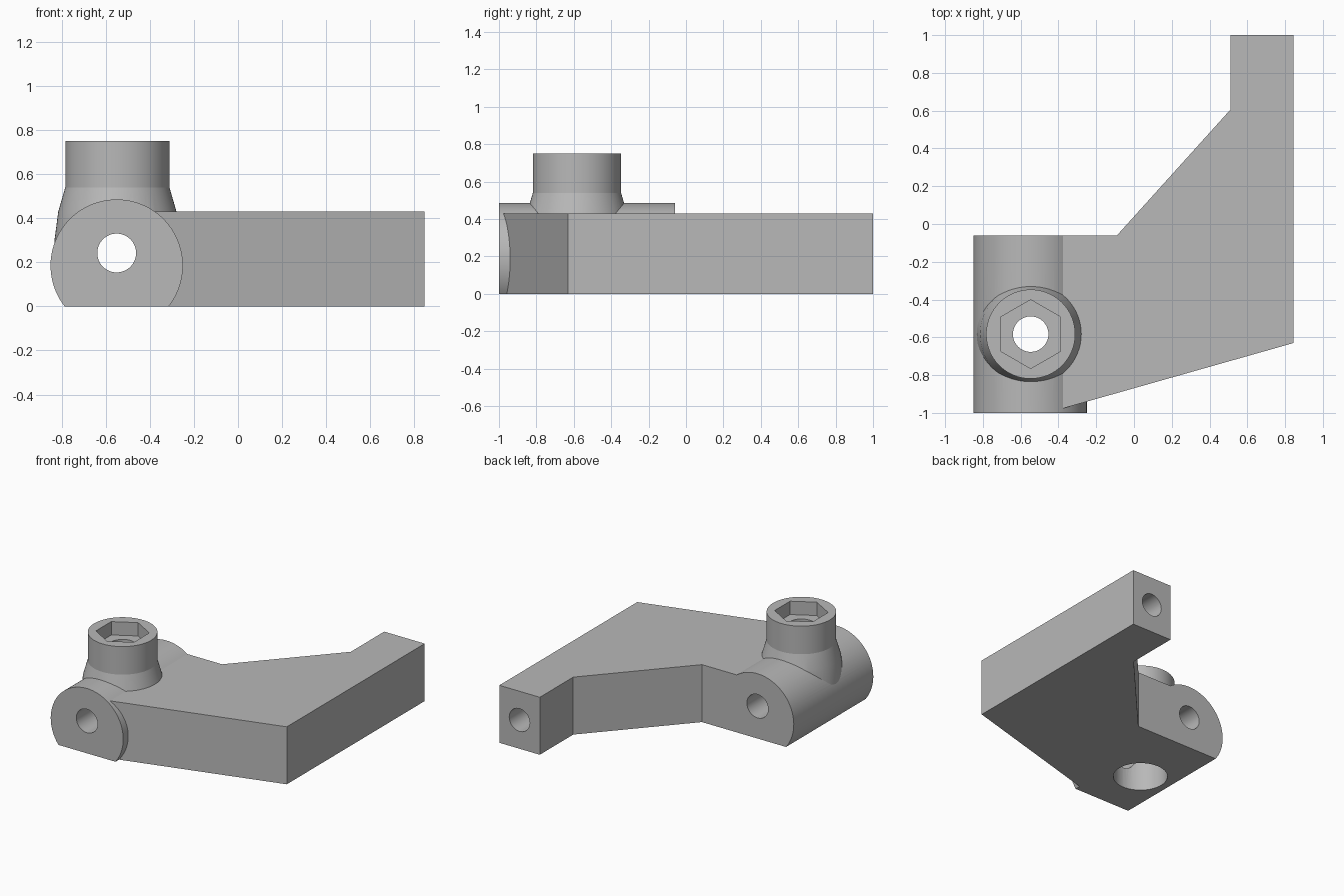
import bpy, bmesh
from math import sin, cos, asin, pi, radians
from mathutils import Vector

cube = bpy.data.objects.get("Cube")
if cube:
    bpy.data.objects.remove(cube, do_unlink=True)

gray = bpy.data.materials.new("plain gray")
gray.use_nodes = True
gray.diffuse_color = (0.48, 0.48, 0.48, 1)
gray.node_tree.nodes["Principled BSDF"].inputs["Base Color"].default_value = gray.diffuse_color


def loft(name, rings):
    """Closed solid through a list of rings with equal point counts."""
    bm = bmesh.new()
    loops = [[bm.verts.new(p) for p in ring] for ring in rings]
    for a, b in zip(loops, loops[1:]):
        for i in range(len(a)):
            j = (i + 1) % len(a)
            bm.faces.new((a[i], a[j], b[j], b[i]))
    bm.faces.new(loops[0])
    bm.faces.new(loops[-1])
    bmesh.ops.recalc_face_normals(bm, faces=bm.faces)
    mesh = bpy.data.meshes.new(name)
    bm.to_mesh(mesh)
    bm.free()
    mesh.materials.append(gray)
    obj = bpy.data.objects.new(name, mesh)
    bpy.context.collection.objects.link(obj)
    return obj


def turned(name, x, y, profile, sides=64, start=0.0):
    """Upright turned solid; profile is a list of (radius, z)."""
    return loft(name, [[Vector((x + r * cos(start + 2 * pi * i / sides),
                                y + r * sin(start + 2 * pi * i / sides), z))
                        for i in range(sides)] for r, z in profile])


def along_y(name, x, z, r, y0, y1, a0=0.0, a1=2 * pi, steps=48):
    """Rod along y; the arc a0..a1 is closed by a chord."""
    arc = [(x + r * cos(a0 + (a1 - a0) * i / steps),
            z + r * sin(a0 + (a1 - a0) * i / steps))
           for i in range(steps if a1 - a0 > 6.28 else steps + 1)]
    return loft(name, [[Vector((px, y, pz)) for px, pz in arc] for y in (y0, y1)])


def combine(target, other, operation):
    mod = target.modifiers.new("join", "BOOLEAN")
    mod.operation = operation
    mod.solver = "EXACT"
    mod.object = other
    bpy.context.view_layer.objects.active = target
    bpy.ops.object.modifier_apply(modifier=mod.name)
    bpy.data.objects.remove(other, do_unlink=True)


# Flat plate with the angled arm
outline = [(-0.55, -0.06), (-0.09, -0.06), (0.51, 0.605), (0.51, 1.0),
           (0.845, 1.0), (0.845, -0.63), (-0.45, -0.997), (-0.55, -0.99)]
bracket = loft("bracket", [[Vector((x, y, z)) for x, y in outline] for z in (0, 0.43)])

# Horizontal barrel with a flat underside
flat = asin(0.185 / 0.30)
barrel = along_y("barrel", -0.55, 0.185, 0.30, -1.0, -0.06, -flat, pi + flat, 72)
combine(bracket, barrel, "UNION")

# Upright boss with a flared foot
bx, by = -0.547, -0.583
boss = turned("boss", bx, by, [(0.29, 0.2), (0.285, 0.3), (0.268, 0.43),
                               (0.236, 0.54), (0.236, 0.75)])
combine(bracket, boss, "UNION")

# Bores and the hexagonal socket
cutters = [
    turned("bolt_hole", bx, by, [(0.094, 0.1), (0.094, 0.8)], 48),
    turned("hex_socket", bx, by, [(0.182, 0.65), (0.182, 0.85)], 6, radians(30)),
    turned("lower_bore", bx, by, [(0.187, -0.1), (0.187, 0.5)], 48),
    along_y("barrel_hole", -0.55, 0.242, 0.088, -1.1, 0.05),
    along_y("arm_hole", 0.678, 0.215, 0.085, 0.4, 1.1),
]
for cutter in cutters:
    combine(bracket, cutter, "DIFFERENCE")

# Smooth curved faces, keep edges sharp
bpy.ops.object.select_all(action="DESELECT")
bracket.select_set(True)
bpy.context.view_layer.objects.active = bracket
bpy.ops.object.shade_smooth_by_angle(angle=radians(14))
